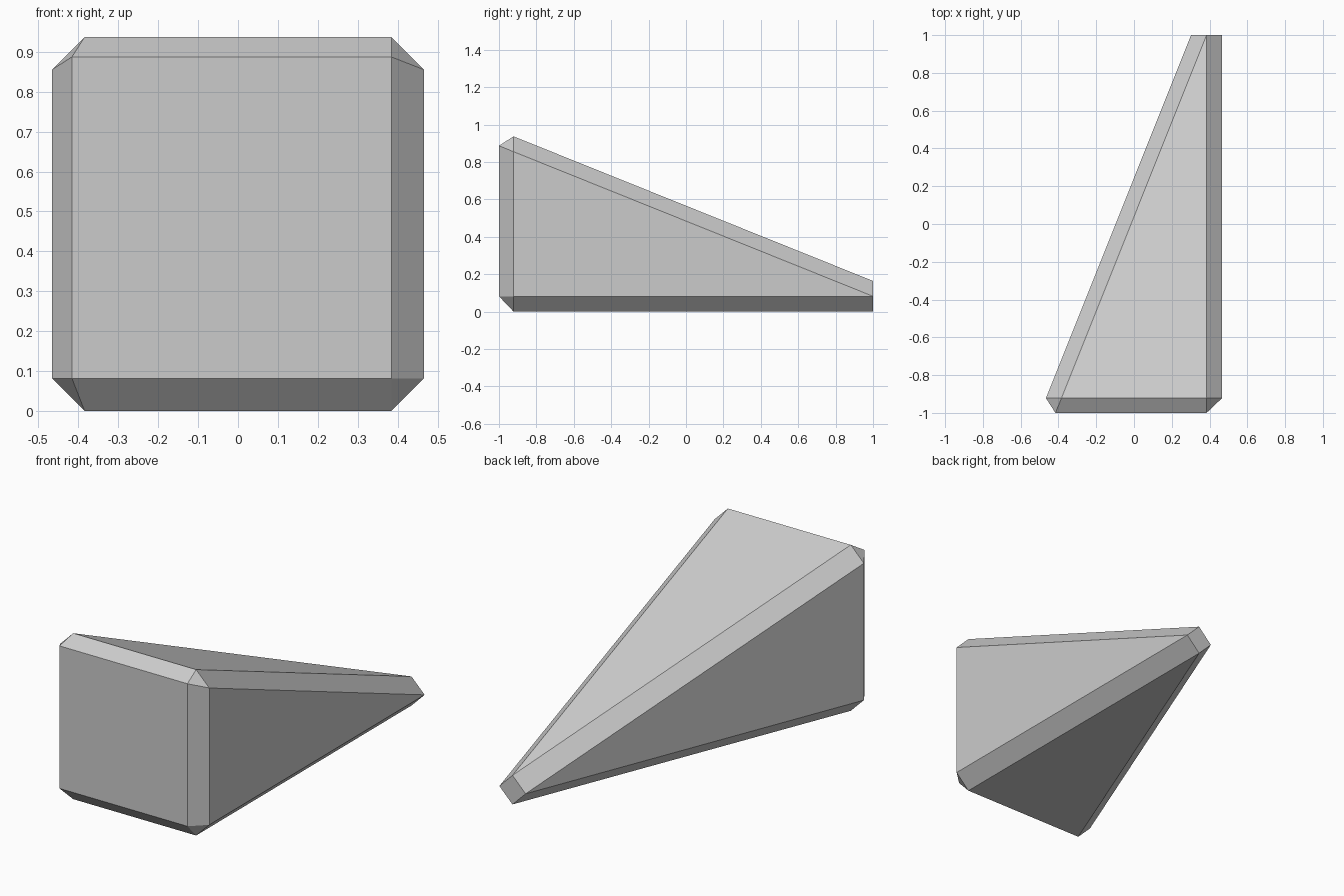
import bpy
import bmesh
from math import radians

cube = bpy.data.objects.get("Cube")
if cube:
    bpy.data.objects.remove(cube, do_unlink=True)

# Main sizes
HALF = 0.466      # half width
CUT = 0.082       # chamfer size
INNER = HALF - CUT
TOP = 0.937       # height at the front
SHOULDER = -0.922 # where the front chamfer ends

# One plain grey
grey = bpy.data.materials.new("light grey")
grey.use_nodes = True
colour = (0.6, 0.6, 0.6, 1)
grey.diffuse_color = colour
grey.node_tree.nodes["Principled BSDF"].inputs["Base Color"].default_value = colour

# Front face corners
points = [(x, -1, z) for x in (-0.416, INNER) for z in (CUT, 0.887)]

# Shoulder ring: a square with cut corners
points += [(x, SHOULDER, z) for x in (-INNER, INNER) for z in (0, TOP)]
points += [(x, SHOULDER, z) for x in (-HALF, HALF) for z in (CUT, TOP - CUT)]

# Small diamond at the rear tip
points += [(INNER, 1, 0), (INNER, 1, 2 * CUT),
           (INNER - CUT, 1, CUT), (HALF, 1, CUT)]

# Wrap the corners into one chamfered wedge
bm = bmesh.new()
for p in points:
    bm.verts.new(p)
bmesh.ops.convex_hull(bm, input=bm.verts)
bmesh.ops.dissolve_limit(bm, angle_limit=radians(2), verts=bm.verts, edges=bm.edges)
bmesh.ops.recalc_face_normals(bm, faces=bm.faces)

mesh = bpy.data.meshes.new("chamfered_wedge")
bm.to_mesh(mesh)
bm.free()
mesh.materials.append(grey)
wedge = bpy.data.objects.new("chamfered_wedge", mesh)
bpy.context.collection.objects.link(wedge)
